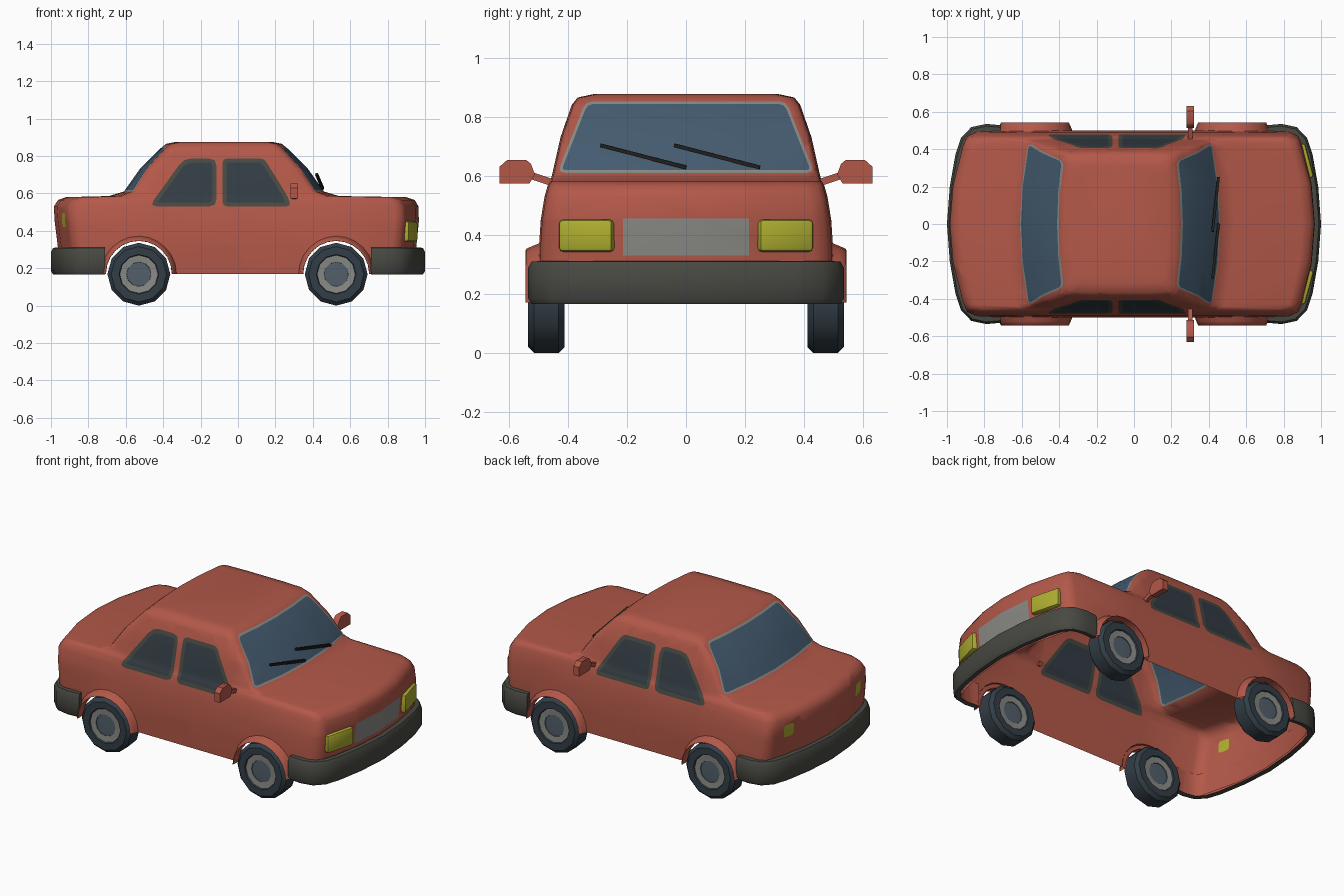
import bpy, bmesh, math
from mathutils import Vector, Matrix

if "Cube" in bpy.data.objects:
    bpy.data.objects.remove(bpy.data.objects["Cube"])


def material(name, rgb):
    m = bpy.data.materials.new(name)
    m.diffuse_color = (*rgb, 1)
    m.use_nodes = True
    m.node_tree.nodes["Principled BSDF"].inputs["Base Color"].default_value = m.diffuse_color
    return m


RED = material("red paint", (0.45, 0.098, 0.066))
TRIM = material("dark trim", (0.065, 0.066, 0.055))
GRAY = material("light gray metal", (0.25, 0.25, 0.235))
GLASS = material("blue glass", (0.058, 0.105, 0.16))
DARK = material("dark side glass", (0.033, 0.046, 0.058))
YELLOW = material("yellow lamp", (0.42, 0.42, 0.03))
TIRE = material("tire rubber", (0.032, 0.047, 0.062))
HUB = material("slate hub", (0.085, 0.115, 0.145))
BLACK = material("black rubber", (0.014, 0.014, 0.013))


def make(name, bm, mats, angle=40, recalc=True):
    if recalc:
        bmesh.ops.recalc_face_normals(bm, faces=bm.faces[:])
    me = bpy.data.meshes.new(name)
    bm.to_mesh(me)
    bm.free()
    for m in mats:
        me.materials.append(m)
    me.shade_smooth()
    me.set_sharp_from_angle(angle=math.radians(angle))
    ob = bpy.data.objects.new(name, me)
    bpy.context.collection.objects.link(ob)
    return ob


def loft(bm, rings, closed=True, mats=None):
    """Skin between rows of points; optional material index per strip."""
    rows = [[bm.verts.new(p) for p in r] for r in rings]
    n = len(rows[0])
    for k, (a, b) in enumerate(zip(rows, rows[1:])):
        for i in range(n if closed else n - 1):
            j = (i + 1) % n
            f = bm.faces.new((a[i], a[j], b[j], b[i]))
            if mats:
                f.material_index = mats[k]
    return rows


def rounded(poly, r):
    """Replace each corner of a polygon by three points."""
    out = []
    for i in range(len(poly)):
        p, c, n = (Vector(poly[(i + k) % len(poly)]) for k in (-1, 0, 1))
        a, b = c + (p - c).normalized() * r, c + (n - c).normalized() * r
        out += [a, (a + b) / 4 + c / 2, b]
    return out


# Body shell: plan outlines stacked in height
def outline(z, xf, xr, y, bow, c):
    def end(x, s):
        return [(x, 0), (x - s * bow * 0.25, (y - c) / 2), (x - s * bow, y - c),
                (x - s * (bow + 0.3 * c), y - 0.3 * c), (x - s * (bow + c), y)]
    front, rear = end(xf, 1), end(xr, -1)
    x0, x1 = front[-1][0], rear[-1][0]
    side = [(x0 + (x1 - x0) * t, y + 0.005) for t in (0.25, 0.5, 0.75)]
    half = front + side + rear[::-1]
    return [(px, py, z) for px, py in half] + [(px, -py, z) for px, py in half[-2:0:-1]]


levels = [(0.17, 0.95, -0.95, 0.492, 0.07, 0.06), (0.33, 0.955, -0.965, 0.495, 0.07, 0.06),
          (0.45, 0.967, -0.98, 0.487, 0.07, 0.06), (0.53, 0.965, -0.985, 0.474, 0.07, 0.06),
          (0.565, 0.945, -0.962, 0.464, 0.07, 0.06), (0.58, 0.90, -0.92, 0.456, 0.06, 0.06),
          (0.586, 0.54, -0.69, 0.453, 0.05, 0.04), (0.61, 0.46, -0.61, 0.447, 0.04, 0.035),
          (0.73, 0.375, -0.525, 0.42, 0.035, 0.035), (0.84, 0.265, -0.415, 0.382, 0.025, 0.035),
          (0.865, 0.235, -0.385, 0.362, 0.025, 0.035), (0.876, 0.18, -0.33, 0.31, 0.02, 0.035)]
bm = bmesh.new()
rows = loft(bm, [outline(*l) for l in levels])
bm.faces.new(rows[0])
bm.faces.new(rows[-1])
bmesh.ops.recalc_face_normals(bm, faces=bm.faces[:])


def paint(poly, axis, sign, mat, inset=0.0):
    """Cut a convex outline into the shell, seen along an axis, and colour it."""
    mid = sum((Vector(p) for p in poly), Vector((0, 0))) / len(poly)
    planes = []
    for i, p in enumerate(poly):
        p, q = Vector(p), Vector(poly[(i + 1) % len(poly)])
        n = Vector((p.y - q.y, q.x - p.x)).normalized()
        if n.dot(mid - p) < 0:
            n = -n
        p = p + n * inset
        co, no = Vector((0, 0, p.y)), Vector((0, 0, n.y))
        co[1 - axis], no[1 - axis] = p.x, n.x
        planes.append((co, no))

    def region(k):
        bm.normal_update()
        return [f for f in bm.faces if sign * f.normal[axis] > 0.25 and
                all((f.calc_center_median() - co).dot(no) > 1e-5 for co, no in planes[:k])]

    for k, (co, no) in enumerate(planes):
        fs = region(k)
        geom = fs + list({e for f in fs for e in f.edges}) + list({v for f in fs for v in f.verts})
        bmesh.ops.bisect_plane(bm, geom=geom, dist=1e-5, plane_co=co, plane_no=no)
    for f in region(len(planes)):
        f.material_index = mat


# Side windows, windscreens, grille and tail lamps cut into the shell
rear_win = rounded([(-0.475, 0.53), (-0.115, 0.53), (-0.115, 0.787), (-0.29, 0.787)], 0.04)
front_win = rounded([(-0.083, 0.53), (0.283, 0.53), (0.268, 0.58), (0.14, 0.787), (-0.083, 0.787)], 0.025)
screen = rounded([(-0.435, 0.61), (0.435, 0.61), (0.34, 0.852), (-0.34, 0.852)], 0.025)
for s in (1, -1):
    for win in (rear_win, front_win):
        paint(win, 1, s, 1)
        paint(win, 1, s, 4, 0.022)
    paint(screen, 0, s, 2)
    paint(screen, 0, s, 3, 0.009)
    paint(rounded([(s * 0.30, 0.42), (s * 0.37, 0.42), (s * 0.37, 0.495), (s * 0.30, 0.495)], 0.015), 0, -1, 5)
paint([(-0.213, 0.33), (0.213, 0.33), (0.213, 0.455), (-0.213, 0.455)], 0, 1, 2)
body_mats = [RED, TRIM, GRAY, GLASS, DARK, YELLOW]
body = make("car_body", bm, body_mats, 65, recalc=False)

# Wheel arches cut through, then the shell is opened underneath
AXLES, ZC, ARCH = (-0.53, 0.525), 0.17, 0.178
bm = bmesh.new()
for x in AXLES:
    bmesh.ops.create_cone(bm, cap_ends=True, segments=24, radius1=ARCH, radius2=ARCH, depth=1.4,
                          matrix=Matrix.Translation((x, 0, ZC)) @ Matrix.Rotation(math.pi / 2, 4, 'X'))
cutter = make("arch_cutter", bm, [])
cutter.hide_render = True
mod = body.modifiers.new("arches", 'BOOLEAN')
mod.operation, mod.solver, mod.object = 'DIFFERENCE', 'EXACT', cutter
cut = bpy.data.meshes.new_from_object(body.evaluated_get(bpy.context.evaluated_depsgraph_get()))
bpy.data.objects.remove(body)
bpy.data.objects.remove(cutter)
bm = bmesh.new()
bm.from_mesh(cut)
dead = [f for f in bm.faces if all(v.co.z < 0.172 for v in f.verts) or
        any(all(math.hypot(v.co.x - x, v.co.z - ZC) < ARCH + 0.002 for v in f.verts) for x in AXLES)]
bmesh.ops.delete(bm, geom=dead, context='FACES')
make("car_body", bm, body_mats, 65, recalc=False)

# Wheels and arch flares
tread = [(0, 0.05), (0.065, 0.048), (0.066, 0.052), (0.102, 0.055), (0.106, 0.062), (0.148, 0.062), (0.168, 0.042)]
lathe = tread + [(r, -d) for r, d in tread[::-1]]
strip = [7, 7, 2, 6, 6, 6]
flare = [(0.205, 0.488), (0.192, 0.52), (0.182, 0.542), (0.177, 0.543), (0.176, 0.488)]
for end, x in zip(("rear", "front"), AXLES):
    for side, s in (("left", 1), ("right", -1)):
        bm = bmesh.new()
        loft(bm, [[(x + r * math.sin(a * math.pi / 6), s * 0.473 + d, 0.168 + r * math.cos(a * math.pi / 6))
                   for a in range(12)] for r, d in lathe], True, strip + [6] + strip[::-1])
        bmesh.ops.remove_doubles(bm, verts=bm.verts[:], dist=1e-5)
        make(f"{end}_{side}_wheel", bm, [RED, TRIM, GRAY, GLASS, DARK, YELLOW, TIRE, HUB])
        bm = bmesh.new()
        loft(bm, [[(x + r * math.cos(a * math.pi / 12), s * y, ZC + r * math.sin(a * math.pi / 12))
                   for a in range(13)] for r, y in flare], False)
        make(f"{end}_{side}_arch_flare", bm, [RED], 60)

# Wrap-around bumpers: section swept along a plan path, red on the inside
half = [(1.0, 0), (0.985, 0.2), (0.955, 0.37), (0.925, 0.46), (0.87, 0.518), (0.79, 0.535), (0.71, 0.528)]
path = [Vector((x, -y)) for x, y in half[:0:-1]] + [Vector(p) for p in half]
section = [(-0.04, 0.17), (-0.012, 0.166), (0, 0.185), (0, 0.288), (-0.012, 0.309), (-0.04, 0.311)]
for name, s in (("front_bumper", 1), ("rear_bumper", -1)):
    bm = bmesh.new()
    rings = []
    for i, p in enumerate(path):
        t = (path[min(i + 1, len(path) - 1)] - path[max(i - 1, 0)]).normalized()
        n = Vector((t.y, -t.x))
        rings.append([(s * (p.x + n.x * d), p.y + n.y * d, z) for d, z in section])
    rows = loft(bm, rings)
    for r in (rows[0], rows[-1]):
        bm.faces.new(r)
    for f in bm.faces:
        if len(f.verts) == 4 and all(any(v in (r[0], r[-1]) for r in rows) for v in f.verts):
            f.material_index = 1
    make(name, bm, [TRIM, RED], 50)


def box(name, size, matrix, mat, bevel=0.0):
    b = bmesh.new()
    bmesh.ops.create_cube(b, size=1, matrix=matrix @ Matrix.Diagonal((*size, 1)))
    if bevel:
        bmesh.ops.bevel(b, geom=b.edges[:], offset=bevel, segments=2, profile=0.5, affect='EDGES')
    return make(name, b, [mat])


def prism(name, poly, x0, x1, mat):
    b = bmesh.new()
    rows = loft(b, [[(x, y, z) for y, z in poly] for x in (x0, x1)])
    for r in rows:
        b.faces.new(r)
    return make(name, b, [mat])


# Headlamps and door mirrors
shell = [(0.512, 0.605), (0.525, 0.64), (0.542, 0.654), (0.605, 0.654), (0.632, 0.63), (0.632, 0.574), (0.53, 0.574)]
stem = [(0.44, 0.585), (0.455, 0.565), (0.53, 0.59), (0.53, 0.615)]
for side, s in (("left", 1), ("right", -1)):
    box(f"{side}_headlamp", (0.055, 0.19, 0.11),
        Matrix.Translation((0.912, s * 0.335, 0.397)) @ Matrix.Rotation(s * math.radians(15), 4, 'Z'), YELLOW, 0.015)
    prism(f"{side}_mirror", [(s * y, z) for y, z in shell], 0.282, 0.32, RED)
    prism(f"{side}_mirror_stem", [(s * y, z) for y, z in stem], 0.29, 0.312, RED)

# Wipers
for name, y in (("right_wiper", 0.0), ("left_wiper", 0.25)):
    a, b = Vector((0.452, y, 0.628)), Vector((0.42, y - 0.29, 0.703))
    rot = (b - a).to_track_quat('X', 'Z').to_matrix().to_4x4()
    box(name, ((b - a).length, 0.014, 0.013), Matrix.Translation((a + b) / 2) @ rot, BLACK)
